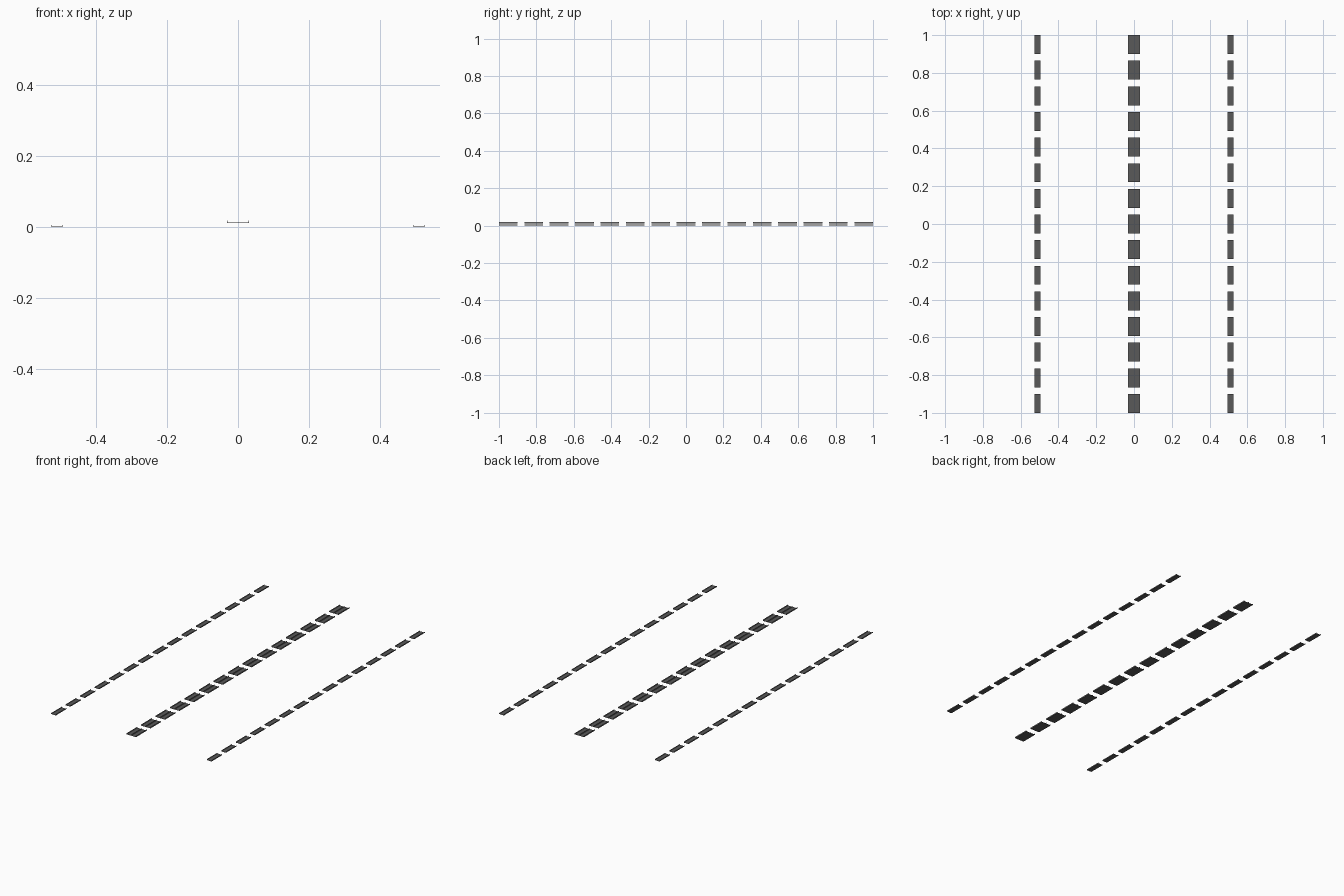
import bpy, bmesh
from mathutils import Matrix

if "Cube" in bpy.data.objects:
    bpy.data.objects.remove(bpy.data.objects["Cube"])

COUNT, LENGTH = 15, 0.1
PITCH = (2 - LENGTH) / (COUNT - 1)
T = 0.001  # sheet thickness


def material(name, v):
    m = bpy.data.materials.new(name)
    m.diffuse_color = (v, v, v, 1)
    m.use_nodes = True
    m.node_tree.nodes["Principled BSDF"].inputs["Base Color"].default_value = m.diffuse_color
    return m


dark = material("dark_base", 0.1)
grey = material("grey_lip", 0.25)


def row(name, boxes, mat):
    """One dash made of (x0, x1, z0, z1) boxes, arrayed along y."""
    bm = bmesh.new()
    for x0, x1, z0, z1 in boxes:
        m = Matrix.Translation(((x0 + x1) / 2, -1 + LENGTH / 2, (z0 + z1) / 2))
        m = m @ Matrix.Diagonal((x1 - x0, LENGTH, z1 - z0, 1))
        bmesh.ops.create_cube(bm, size=1, matrix=m)
    me = bpy.data.meshes.new(name)
    bm.to_mesh(me)
    bm.free()
    me.materials.append(mat)
    ob = bpy.data.objects.new(name, me)
    bpy.context.collection.objects.link(ob)
    a = ob.modifiers.new("repeat", 'ARRAY')
    a.count = COUNT
    a.use_relative_offset = False
    a.use_constant_offset = True
    a.constant_offset_displace = (0, PITCH, 0)


def channel(name, cx, half, z, lip, lips):
    # flat base plate and upright lips
    row(name + "_base", [(cx - half, cx + half, z, z + T)], dark)
    row(name + "_lips", [(cx + o - T / 2, cx + o + T / 2, z + T, z + lip)
                         for o in lips], grey)


# wide centre strip with a middle rib
channel("centre_strip", 0, 0.031, 0.012, 0.007, (-0.0305, 0, 0.0305))

# narrow strips on both sides
for side, s in (("left", -1), ("right", 1)):
    channel(side + "_strip", s * 0.511, 0.0155, 0.001 - T, 0.006, (-0.015, 0.015))
